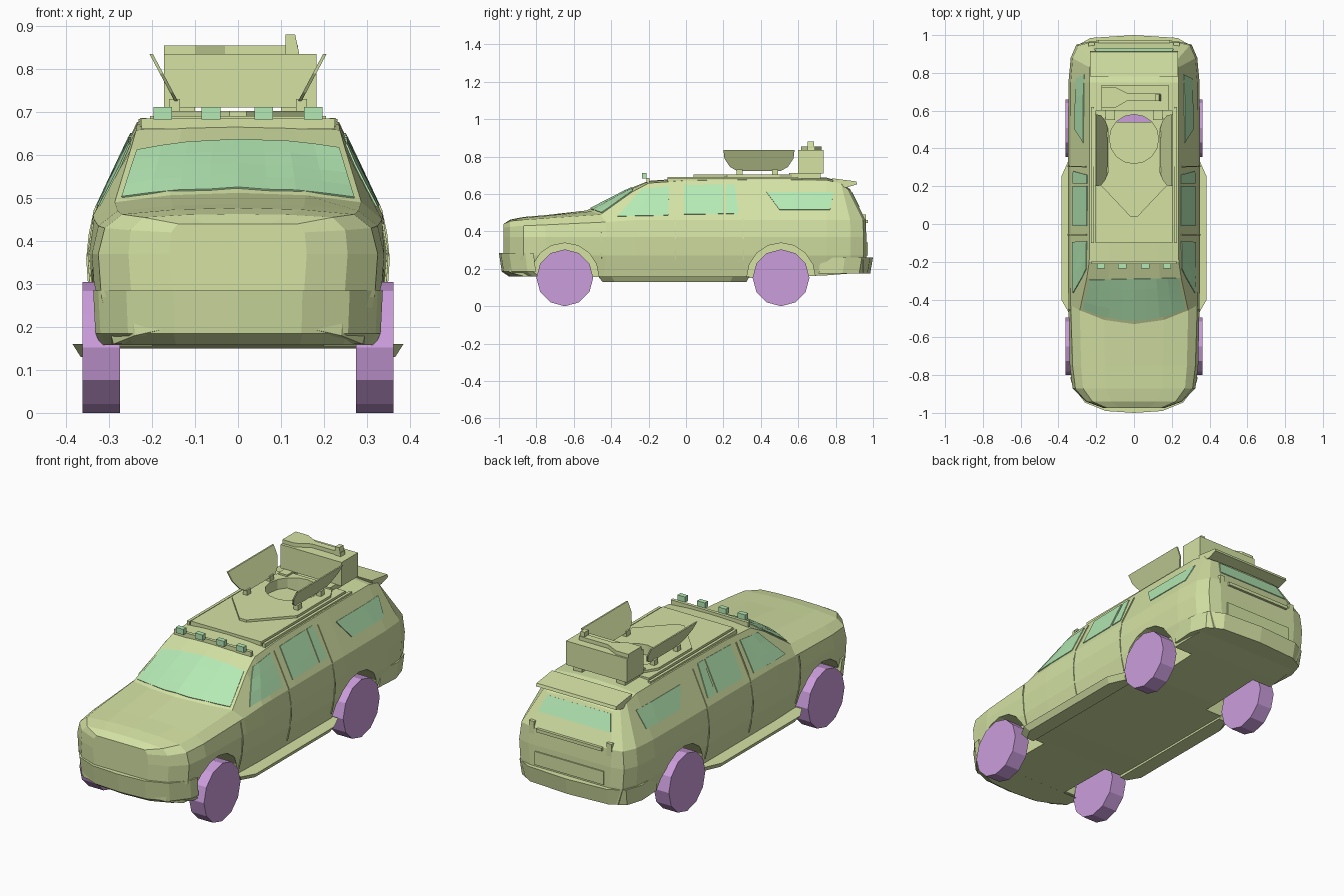
import bpy, bmesh, math
from mathutils import Vector
from mathutils.bvhtree import BVHTree

if "Cube" in bpy.data.objects:
    bpy.data.objects.remove(bpy.data.objects["Cube"])


def material(name, rgb):
    m = bpy.data.materials.new(name)
    m.diffuse_color = (*rgb, 1)
    m.use_nodes = True
    m.node_tree.nodes["Principled BSDF"].inputs["Base Color"].default_value = m.diffuse_color
    return m


PAINT = material("paint", (0.66, 0.76, 0.37))
GLASS = material("glass", (0.46, 0.82, 0.46))
TYRE = material("tyre", (0.60, 0.34, 0.72))


def finish(name, bm, mat):
    bmesh.ops.recalc_face_normals(bm, faces=bm.faces)
    me = bpy.data.meshes.new(name)
    bm.to_mesh(me)
    bm.free()
    me.materials.append(mat)
    ob = bpy.data.objects.new(name, me)
    bpy.context.collection.objects.link(ob)
    return ob


def mirror(ob):
    ob.modifiers.new("mirror", 'MIRROR').use_axis[0] = True
    return ob


def prism(name, pts, lo, hi, axis, mat=PAINT, taper=1.0, shear=0.0):
    """Extrude a 2D outline along an axis; taper scales the low end."""
    bm = bmesh.new()

    def place(p, d, s):
        a, b = p[0] * s, p[1] * s
        v = {'x': (d, a, b), 'y': (a, d, b), 'z': (a, b, d)}[axis]
        return bm.verts.new((v[0] + shear * (v[2] - 0.72), v[1], v[2]))
    low = [place(p, lo, taper) for p in pts]
    top = [place(p, hi, 1) for p in pts]
    bm.faces.new(low)
    bm.faces.new(top)
    for i in range(len(pts)):
        j = (i + 1) % len(pts)
        bm.faces.new((low[i], low[j], top[j], top[i]))
    return finish(name, bm, mat)


def box(name, x0, x1, y0, y1, z0, z1, mat=PAINT):
    return prism(name, [(x0, y0), (x1, y0), (x1, y1), (x0, y1)], z0, z1, 'z', mat)


def symmetric(half):
    return half + [(-x, y) for x, y in reversed(half) if x]


def disc(cx, cy, r, n):
    return [(cx + r * math.sin(i * 2 * math.pi / n), cy + r * math.cos(i * 2 * math.pi / n))
            for i in range(n)]


def cut(ob, cutter):
    cutter.hide_render = True
    m = ob.modifiers.new("cut", 'BOOLEAN')
    m.operation, m.solver, m.object = 'DIFFERENCE', 'EXACT', cutter
    bpy.context.view_layer.objects.active = ob
    bpy.ops.object.modifier_apply(modifier=m.name)


# Body shell, lofted front to back:
# y, bow, lean, x bottom, z bottom, x waist, x belt, z belt, x roof, z roof edge, z roof middle
SECTIONS = [
    (-.975, 0, 0, .15, .20, .16, .155, .42, .14, .44, .44),
    (-.94, 0, 0, .24, .18, .255, .25, .425, .22, .455, .463),
    (-.87, 0, 0, .29, .16, .325, .31, .43, .27, .462, .477),
    (-.75, 0, 0, .30, .16, .34, .325, .435, .28, .47, .487),
    (-.53, .08, 0, .31, .155, .347, .335, .45, .287, .49, .512),
    (-.30, .02, 0, .315, .15, .35, .337, .46, .25, .612, .630),
    (-.20, 0, 0, .315, .15, .35, .337, .46, .237, .658, .670),
    (0, 0, 0, .315, .15, .35, .337, .46, .235, .672, .685),
    (.40, 0, 0, .315, .15, .35, .337, .46, .235, .677, .69),
    (.75, 0, 0, .31, .165, .347, .335, .46, .235, .675, .688),
    (.88, 0, -.05, .30, .175, .335, .325, .46, .235, .655, .665),
    (.95, 0, -.10, .27, .18, .305, .295, .46, .22, .63, .64),
    (.965, 0, -.10, .21, .18, .24, .235, .46, .19, .62, .625),
]
bm = bmesh.new()
rings = []
for y, bow, lean, xb, zb, xw, xe, ze, xr, zr, zt in SECTIONS:
    half = [(xb, zb), (xw - .007, .27), (xw, .37), (xe, ze), (xr, zr),
            (xr * .55, zr + .75 * (zt - zr)), (0, zt)]
    rings.append([bm.verts.new((x, y + bow * (x / .3) ** 2 + lean * max(0, z - .45) / .2, z))
                  for x, z in symmetric(half)])
n = len(rings[0])
for a, b in zip(rings, rings[1:]):
    for i in range(n):
        j = (i + 1) % n
        bm.faces.new((a[i], a[j], b[j], b[i]))
for r in (rings[0], rings[-1]):
    for i in range(n // 2 - 1):
        bm.faces.new((r[i], r[i + 1], r[n - 2 - i], r[n - 1 - i]))
    bm.faces.new((r[n // 2 - 1], r[n // 2], r[n // 2 + 1]))
bmesh.ops.recalc_face_normals(bm, faces=bm.faces)
surface = BVHTree.FromBMesh(bm)
body = finish("body", bm, PAINT)


# Glass panes and seams, laid on the body surface
def pane(name, quad, axis, sign, nu=3, nv=3, bow=0.0, mat=GLASS):
    bm = bmesh.new()
    q = [Vector(p) for p in quad]
    grid = []
    for k in range(nv + 1):
        v = k / nv
        for i in range(nu + 1):
            u = i / nu
            p = q[0].lerp(q[1], u).lerp(q[3].lerp(q[2], u), v)
            p.y += bow * (1 - (2 * u - 1) ** 2) * (1 - v)
            start = [p.x, p.y]
            start.insert('xyz'.index(axis), 2 * sign)
            ray = Vector([-sign if c == axis else 0 for c in 'xyz'])
            loc, nor, _, _ = surface.ray_cast(Vector(start), ray)
            grid.append(bm.verts.new(loc + nor * .002))
    w = nu + 1
    for k in range(nv):
        for i in range(nu):
            bm.faces.new((grid[k * w + i], grid[k * w + i + 1],
                          grid[k * w + w + i + 1], grid[k * w + w + i]))
    ob = finish(name, bm, mat)
    solid = ob.modifiers.new("thickness", 'SOLIDIFY')
    solid.thickness, solid.offset = .004, 0
    return ob


pane("windscreen", [(-.27, -.45), (.27, -.45), (.235, -.285), (-.235, -.295)], 'z', 1, 8, 4, -.06)
pane("rear_window", [(-.21, .53), (.21, .53), (.185, .608), (-.185, .608)], 'y', 1, 6, 2)
for name, quad in {
    "front_door_window": [(-.365, .48), (-.095, .485), (-.09, .64), (-.235, .625)],
    "rear_door_window": [(-.01, .49), (.20, .493), (.20, .65), (-.01, .645)],
    "quarter_light": [(.215, .493), (.28, .495), (.26, .65), (.215, .65)],
    "cargo_window": [(.50, .515), (.77, .515), (.79, .61), (.43, .61)],
}.items():
    mirror(pane(name, quad, 'x', 1))
for name, y0, y1, top in (("front_door_seam", -.455, -.46, .44), ("middle_door_seam", -.06, -.06, .64),
                          ("rear_door_seam", .305, .30, .64)):
    mirror(pane(name, [(y0, .19), (y0 + .006, .19), (y1 + .006, top), (y1, top)],
                'x', 1, 1, 8, 0, PAINT))

# Wheels and wheel arches
for end, y in (("front", -.648), ("rear", .508)):
    for side in (-1, 1):
        arch = prism("arch_cutter", disc(y, .155, .183, 16), side * .2, side * .5, 'x')
        cut(body, arch)
        bpy.data.objects.remove(arch)
    mirror(prism(end + "_wheel", disc(y, .152, .152, 12), .275, .362, 'x', TYRE))

# Bumpers, running boards and tailgate trim
prism("front_bumper", symmetric([(0, -1), (.15, -.99), (.26, -.945), (.325, -.86), (.337, -.815)]),
      .185, .285, 'z', taper=.985)
prism("front_lip", symmetric([(0, -.985), (.15, -.975), (.255, -.93), (.32, -.85), (.332, -.815)]),
      .158, .185, 'z', taper=.96)
prism("rear_bumper", symmetric([(.33, .72), (.338, .85), (.31, .94), (.23, .985), (0, 1)]),
      .175, .26, 'z', taper=.985)
mirror(prism("running_board", [(.30, -.47), (.345, -.47), (.385, -.40), (.385, .25),
                               (.345, .34), (.30, .34)], .13, .16, 'z', taper=.95))
mirror(box("tail_lamp", .21, .24, .93, .962, .41, .49))
box("tailgate_ledge", -.19, .19, .94, .974, .445, .462)
box("tailgate_step", -.20, .20, .94, .972, .27, .34)
prism("spoiler", [(.78, .684), (.91, .667), (.915, .652), (.86, .635), (.80, .64)],
      -.232, .232, 'x')

# Roof platform with round hatch
plate = box("roof_plate", -.205, .205, -.10, .60, .665, .691)
ring = prism("hatch_base", symmetric([(.02, .04), (.19, .22), (.19, .50), (.13, .60)]),
             .68, .703, 'z')
hole = prism("hatch_cutter", disc(0, .45, .13, 16), .58, .8, 'z')
for ob in (body, plate, ring):
    cut(ob, hole)
bpy.data.objects.remove(hole)
prism("hatch_floor", disc(0, .45, .131, 16), .575, .60, 'z', TYRE)
box("hatch_seat", -.135, .135, .31, .54, .58, .65)
mirror(box("roof_rail", .213, .228, -.10, .62, .66, .686))

# Curved side shields on posts
shield = [(.2, .835), (.58, .835), (.575, .79), (.545, .745), (.505, .722),
          (.275, .722), (.235, .745), (.205, .79)]
mirror(prism("side_shield", shield, .137, .145, 'x', shear=.53))
for end, y in (("front", .285), ("rear", .475)):
    mirror(box(end + "_shield_post", .135, .16, y - .016, y + .016, .69, .73))

# Rear equipment box with bottle-shaped top piece
box("equipment_box", -.172, .183, .60, .735, .71, .835)
mirror(box("box_foot", .10, .15, .55, .72, .675, .712))
prism("box_top_piece", [(-.172, .615), (-.10, .615), (-.03, .655), (.14, .655),
                        (.14, .69), (-.03, .69), (-.10, .725), (-.172, .725)], .833, .855, 'z')
prism("box_post", [(.11, .833), (.143, .833), (.133, .88), (.11, .88)], .65, .685, 'y')

# Roof lamps above the windscreen
box("lamp_bar", -.225, .225, -.212, -.195, .66, .685)
for i, x in enumerate((-.175, -.063, .06, .175)):
    box("roof_lamp_%d" % (i + 1), x - .022, x + .022, -.235, -.21, .683, .712, GLASS)
